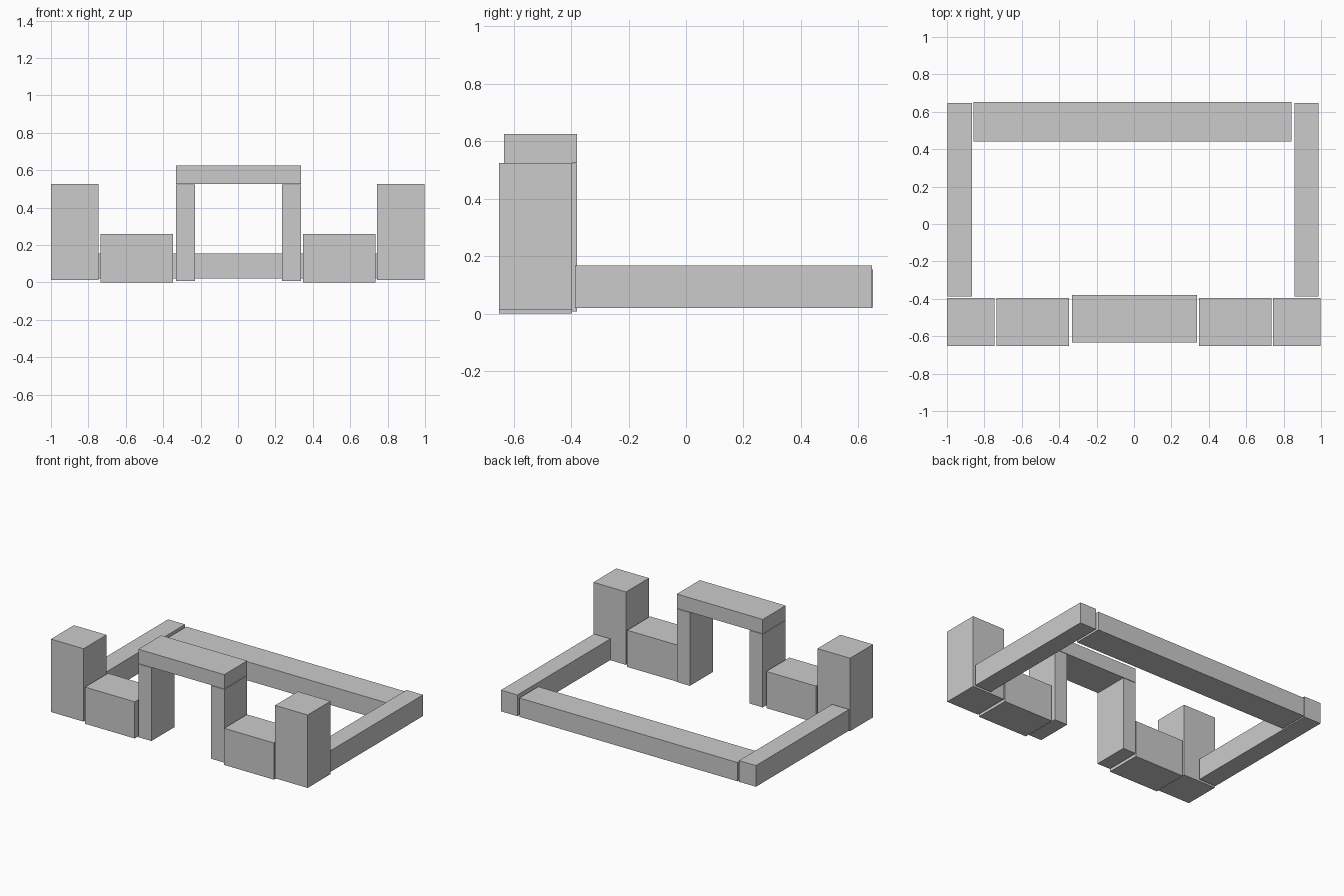
import bpy

if "Cube" in bpy.data.objects:
    bpy.data.objects.remove(bpy.data.objects["Cube"])


def block(name, x, y, z):
    """Add a box spanning the given (min, max) ranges."""
    spans = (x, y, z)
    bpy.ops.mesh.primitive_cube_add(size=1, location=[(a + b) / 2 for a, b in spans])
    ob = bpy.context.object
    ob.name = ob.data.name = name
    ob.scale = [b - a for a, b in spans]
    bpy.ops.object.transform_apply(location=False, rotation=False, scale=True)
    return ob


FRONT = (-0.651, -0.396)
GATE = (-0.634, -0.379)

# Corner towers
block("left_tower", (-1.0, -0.746), FRONT, (0.012, 0.525))
block("right_tower", (0.744, 0.998), FRONT, (0.012, 0.525))

# Low front walls
block("left_front_wall", (-0.735, -0.348), FRONT, (0, 0.258))
block("right_front_wall", (0.348, 0.735), FRONT, (0, 0.258))

# Gateway: two posts and a lintel
block("left_gate_post", (-0.332, -0.23), GATE, (0.007, 0.522))
block("right_gate_post", (0.235, 0.337), GATE, (0.007, 0.522))
block("gate_lintel", (-0.332, 0.337), GATE, (0.525, 0.626))

# Enclosure walls
block("left_side_wall", (-0.998, -0.866), (-0.387, 0.648), (0.019, 0.168))
block("right_side_wall", (0.859, 0.987), (-0.387, 0.648), (0.019, 0.168))
block("back_wall", (-0.858, 0.841), (0.442, 0.651), (0.021, 0.153))
